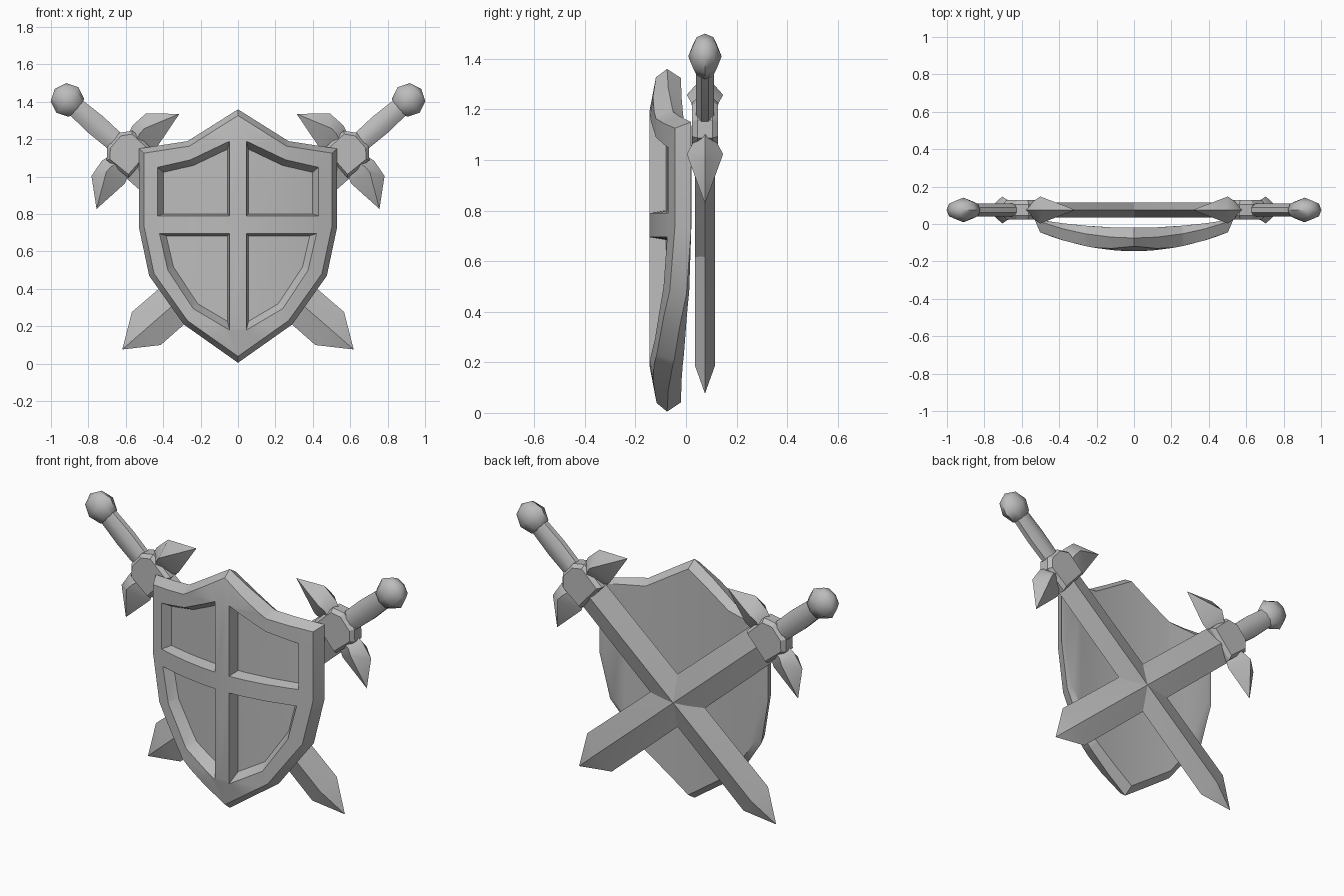
import bpy, bmesh, math
from mathutils import Vector

if "Cube" in bpy.data.objects:
    bpy.data.objects.remove(bpy.data.objects["Cube"])

steel = bpy.data.materials.new("steel_grey")
steel.use_nodes = True
GREY = (0.5, 0.5, 0.5, 1)
steel.diffuse_color = GREY
steel.node_tree.nodes["Principled BSDF"].inputs["Base Color"].default_value = GREY


def finish(bm, name, angle=30):
    bmesh.ops.recalc_face_normals(bm, faces=bm.faces)
    mesh = bpy.data.meshes.new(name)
    bm.to_mesh(mesh)
    bm.free()
    mesh.materials.append(steel)
    ob = bpy.data.objects.new(name, mesh)
    bpy.context.collection.objects.link(ob)
    bpy.ops.object.select_all(action='DESELECT')
    ob.select_set(True)
    bpy.context.view_layer.objects.active = ob
    bpy.ops.object.shade_smooth_by_angle(angle=math.radians(angle))
    return ob


def bridge(bm, a, b):
    n = len(a)
    for i in range(n):
        j = (i + 1) % n
        bm.faces.new((a[i], a[j], b[j], b[i]))


def inset(points, d):
    """Move every side of a clockwise outline inwards by d."""
    out, n = [], len(points)
    for i in range(n):
        p, q, r = (Vector(points[k % n]) for k in (i - 1, i, i + 1))
        e, f = (q - p).normalized(), (r - q).normalized()
        m, k = Vector((e.y, -e.x)), Vector((f.y, -f.x))
        out.append(q + (m + k) * d / (1 + m.dot(k)))
    return out


def mirrored(half):
    """Close a right half outline, whose ends lie on x = 0."""
    return half + [(-x, z) for x, z in half[-2:0:-1]]


# Shield: flat layers first, then bent round the vertical axis
FRONT, MIDDLE, BACK, PANEL = -0.145, -0.075, -0.02, -0.08
outline = mirrored([(0, 1.36), (0.27, 1.19), (0.53, 1.15), (0.53, 0.73),
                    (0.475, 0.47), (0.29, 0.21), (0, 0.005)])
upper_panel = [(0.045, 1.19), (0.255, 1.09), (0.43, 1.05), (0.43, 0.79), (0.045, 0.79)]
lower_panel = [(0.045, 0.695), (0.42, 0.695), (0.375, 0.5), (0.24, 0.295), (0.045, 0.18)]

bm = bmesh.new()


def layer(points, y):
    return [bm.verts.new((x, y, z)) for x, z in points]


def loop_edges(ring):
    return [bm.edges.get((v, ring[i - 1])) or bm.edges.new((v, ring[i - 1]))
            for i, v in enumerate(ring)]


rim_front = layer(inset(outline, 0.028), FRONT)
rim_middle = layer(outline, MIDDLE)
rim_back = layer(inset(outline, 0.03), BACK)
bridge(bm, rim_front, rim_middle)
bridge(bm, rim_middle, rim_back)
bm.faces.new(rim_back)

# Four sunken panels, with steeper walls along the central cross
edges = loop_edges(rim_front)
for panel, shift in ((upper_panel, -0.01), (lower_panel, 0.01)):
    for side in (1, -1):
        top = layer([(side * x, z) for x, z in panel], FRONT)
        floor = layer([(side * (x - 0.01), z + shift) for x, z in inset(panel, 0.021)], PANEL)
        bridge(bm, top, floor)
        bm.faces.new(floor)
        edges += loop_edges(top)
bmesh.ops.triangle_fill(bm, edges=edges, use_beauty=True, use_dissolve=False)

cuts = [((x, 0, 0), (1, 0, 0)) for x in (-0.38, -0.25, -0.12, 0, 0.12, 0.25, 0.38)]
cuts += [((0, 0, z), (0, 0, 1)) for z in (0.19, 1.19)]
for co, no in cuts:
    bmesh.ops.bisect_plane(bm, geom=bm.verts[:] + bm.edges[:] + bm.faces[:],
                           dist=1e-5, plane_co=co, plane_no=no)
for v in bm.verts:
    x, y, z = v.co
    bend = 0.34 + (MIDDLE - y) * (0.86 if y < MIDDLE else 3.2)
    v.co.y += bend * x * x
    if y < -0.14 and abs(x) < 0.5:
        v.co.y += 0.19 * (max(0, z - 1.19) + max(0, 0.19 - z)) * (1 - 2 * abs(x))
finish(bm, "shield", 25)

# Crossed swords: u runs from pommel to tip, v across the guard, w is depth
U, V = Vector((0.754, 0, -0.657)), Vector((0.657, 0, 0.754))
POMMEL = Vector((-0.912, 0.075, 1.41))


def loft(name, rings, side, angle=30):
    """Skin rings of (u, w, v) points; a one-point ring is a tip."""
    bm = bmesh.new()
    rows = []
    for ring in rings:
        row = []
        for u, w, v in ring:
            p = POMMEL + U * u + V * v + Vector((0, w, 0))
            row.append(bm.verts.new((p.x * side, p.y, p.z)))
        rows.append(row)
    for a, b in zip(rows, rows[1:]):
        if len(b) == 1:
            for i, p in enumerate(a):
                bm.faces.new((a[i - 1], p, b[0]))
        elif len(a) == 1:
            for i, p in enumerate(b):
                bm.faces.new((b[i - 1], p, a[0]))
        else:
            bridge(bm, a, b)
    for row in (rows[0], rows[-1]):
        if len(row) > 2:
            bm.faces.new(row)
    return finish(bm, name, angle)


def oval(u, w, v, n=8, turn=0.0):
    return [(u, w * math.sin(math.tau * i / n + turn), v * math.cos(math.tau * i / n + turn))
            for i in range(n)]


for side, label in ((1, "right"), (-1, "left")):
    # Faceted pommel and grip
    r = 0.09
    ball = [oval(-r * math.cos(a), 0.066 * math.sin(a), r * math.sin(a))
            for a in (math.pi * k / 4 for k in (1, 2, 3))]
    loft(label + "_pommel", [[(-r, 0, 0)]] + ball + [[(r, 0, 0)]], side, 50)
    loft(label + "_grip", [oval(u, 0.038, v, 8, math.pi / 8)
                           for u, v in ((0.05, 0.056), (0.2, 0.064), (0.36, 0.058))], side, 50)

    # Guard block, wider towards the blade
    half = [(0.325, 0.05), (0.37, 0.105), (0.52, 0.1)]
    shape = half + [(u, -v) for u, v in reversed(half)]
    block = [[(0.435 + (u - 0.435) * s, w, v * s) for u, v in shape]
             for w, s in ((-0.052, 0.85), (-0.03, 1), (0.03, 1), (0.052, 0.85))]
    loft(label + "_guard_block", block, side)

    # Pointed guard arms
    for s, end in ((1, "upper"), (-1, "lower")):
        neck = [(0.365, 0, s * 0.08), (0.42, 0.045, s * 0.08),
                (0.5, 0, s * 0.08), (0.42, -0.045, s * 0.08)]
        swell = [(0.352, 0, s * 0.125), (0.41, 0.055, s * 0.115),
                 (0.515, 0, s * 0.105), (0.41, -0.055, s * 0.115)]
        flare = [(0.364, 0, s * 0.222), (0.41, 0.072, s * 0.155),
                 (0.525, 0, s * 0.135), (0.41, -0.072, s * 0.155)]
        loft(f"{label}_{end}_guard_arm", [neck, swell, flare, [(0.5, 0, s * 0.337)]], side, 50)

    # Diamond section blade
    blade = [oval(u, 0.04, v, 4) for u, v in ((0.46, 0.108), (1.86, 0.117))]
    loft(label + "_blade", blade + [[(2.03, 0, 0)]], side, 15)
